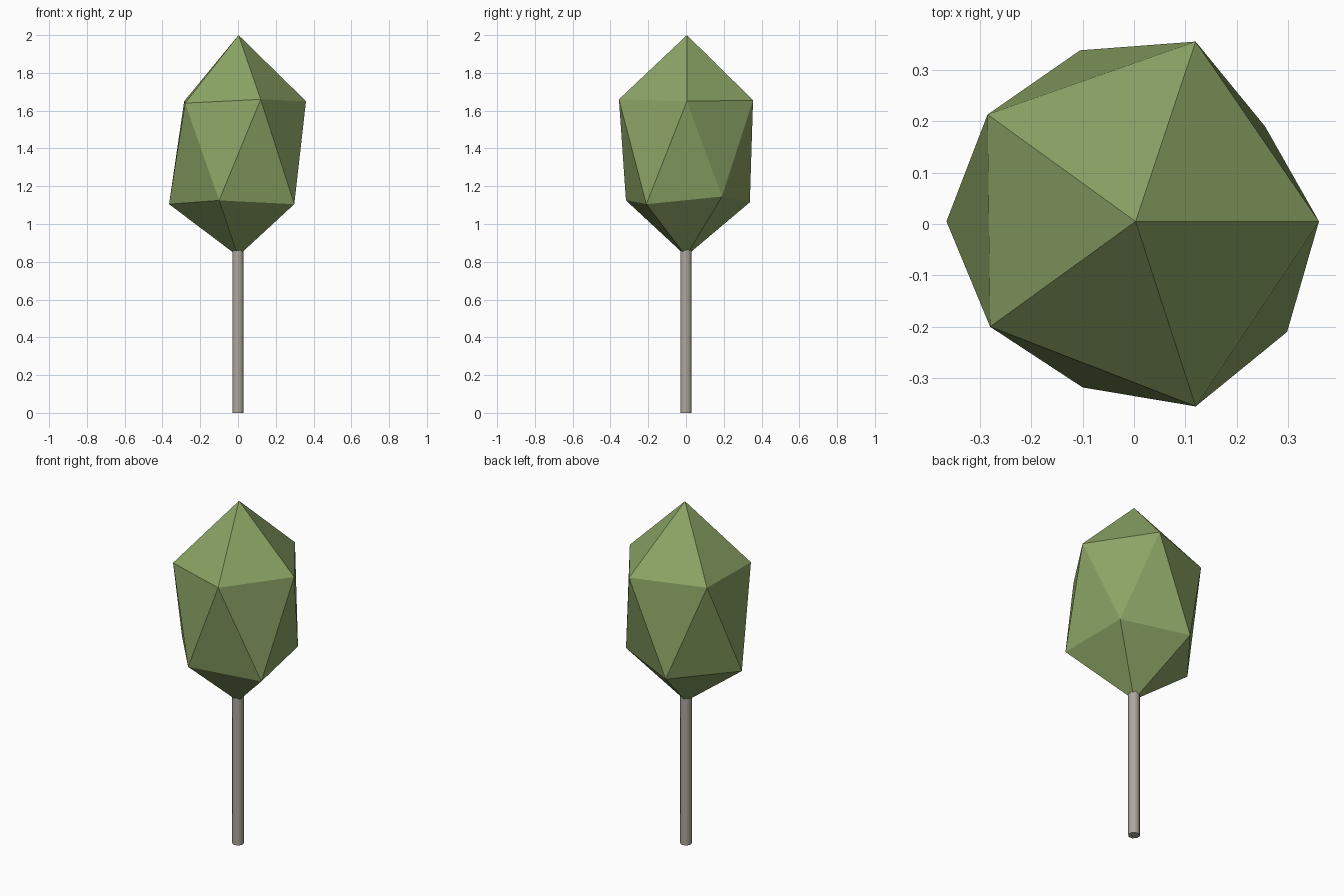
import bpy
import math

if "Cube" in bpy.data.objects:
    bpy.data.objects.remove(bpy.data.objects["Cube"])


def material(name, color):
    m = bpy.data.materials.new(name)
    m.diffuse_color = color
    m.use_nodes = True
    m.node_tree.nodes["Principled BSDF"].inputs["Base Color"].default_value = m.diffuse_color
    return m


# Crown: stretched, slightly irregular icosahedron (tip, two rings of five, base)
upper = [(0.36, 0.005, 1.65), (0.12, 0.355, 1.655), (-0.285, 0.213, 1.65),
         (-0.28, -0.2, 1.64), (0.12, -0.355, 1.66)]
lower = [(0.255, 0.19, 1.145), (-0.105, 0.338, 1.115), (-0.365, 0.005, 1.105),
         (-0.1, -0.318, 1.125), (0.298, -0.21, 1.105)]
verts = [(0.003, 0.005, 2.0)] + upper + lower + [(0, 0, 0.83)]
faces = []
for i in range(5):
    j = (i + 1) % 5
    u0, u1, l0, l1 = 1 + i, 1 + j, 6 + i, 6 + j
    faces += [(0, u0, u1), (u0, l0, u1), (u1, l0, l1), (11, l1, l0)]
mesh = bpy.data.meshes.new("crown")
mesh.from_pydata(verts, [], faces)
crown = bpy.data.objects.new("crown", mesh)
bpy.context.collection.objects.link(crown)
mesh.materials.append(material("leaf_green", (0.26, 0.37, 0.13, 1)))

# Trunk: thin post reaching just inside the crown
bpy.ops.mesh.primitive_cylinder_add(vertices=8, radius=0.032, depth=0.9,
                                    location=(0, 0, 0.45),
                                    rotation=(0, 0, math.pi / 8))
trunk = bpy.context.object
trunk.name = "trunk"
bpy.ops.object.shade_smooth_by_angle(angle=math.radians(50))
trunk.data.materials.append(material("bark_grey", (0.42, 0.39, 0.34, 1)))
